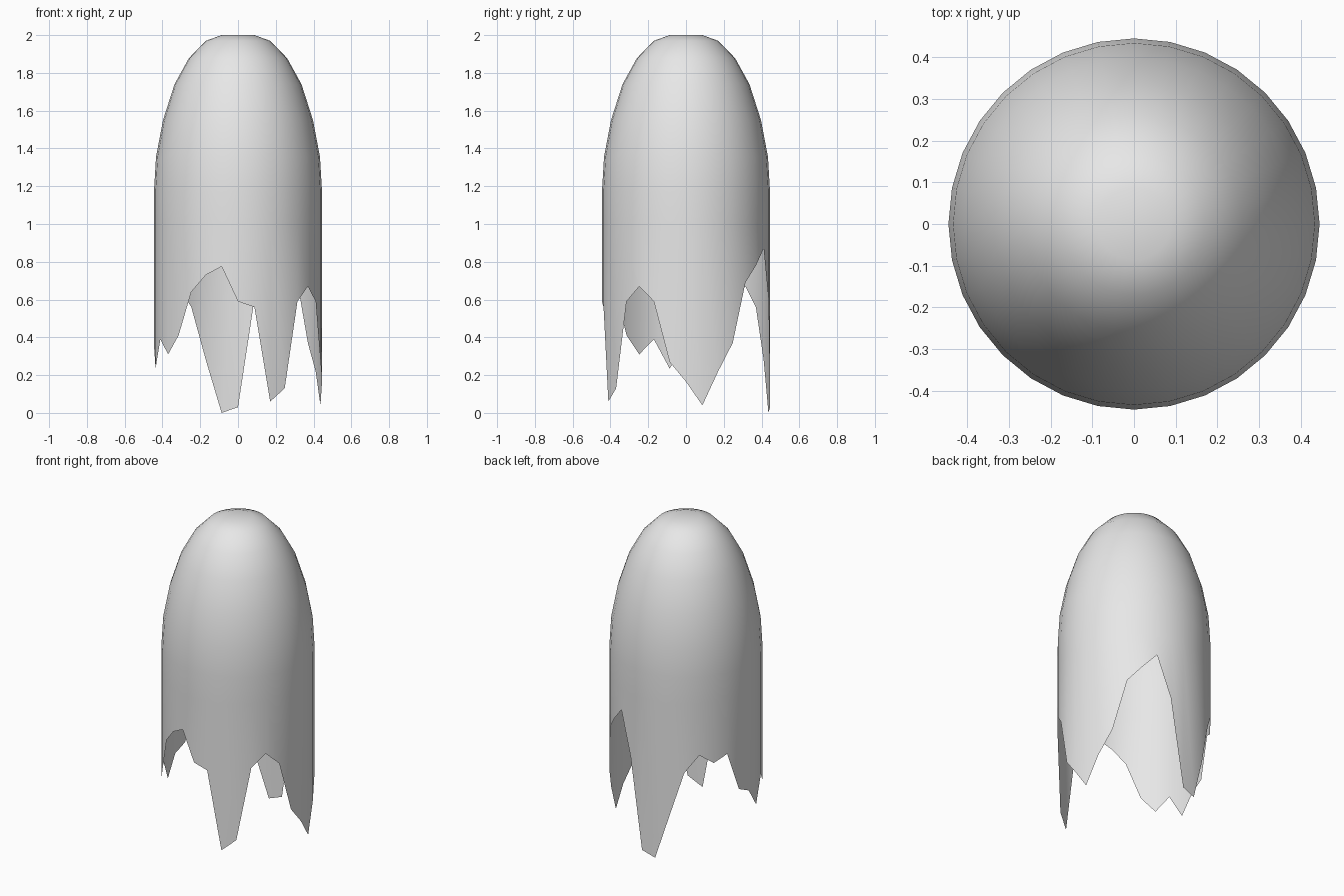
import bpy, bmesh, math

cube = bpy.data.objects.get("Cube")
if cube:
    bpy.data.objects.remove(cube, do_unlink=True)

SEGMENTS = 32

# Dome profile from crown to straight wall: (radius, height)
PROFILE = [(0.087, 2.0), (0.17, 1.97), (0.26, 1.878), (0.336, 1.74),
           (0.397, 1.55), (0.434, 1.355), (0.445, 1.17), (0.445, 1.0)]

# Height of the ragged hem at each step, counter-clockwise from +x
HEM = [0.165, 0.04, 0.22, 0.37, 0.69, 0.78, 0.87, 0.6,
       0.03, 0.0, 0.28, 0.56, 0.67, 0.61, 0.65, 0.4,
       0.36, 0.235, 0.39, 0.31, 0.41, 0.64, 0.73, 0.775,
       0.59, 0.56, 0.06, 0.13, 0.59, 0.67, 0.59, 0.27]


def ring(bm, radius, heights):
    """Circle of vertices, each at its own height."""
    step = math.tau / SEGMENTS
    return [bm.verts.new((radius * math.cos(i * step), radius * math.sin(i * step), z))
            for i, z in enumerate(heights)]


def bridge(bm, upper, lower):
    """Quads between two rings, facing outwards."""
    for i in range(SEGMENTS):
        j = (i + 1) % SEGMENTS
        bm.faces.new((upper[i], lower[i], lower[j], upper[j]))


# Open shell: crown cap, dome, wall and torn hem
bm = bmesh.new()
rings = [ring(bm, r, [z] * SEGMENTS) for r, z in PROFILE]
rings.append(ring(bm, PROFILE[-1][0], HEM))
bm.faces.new(rings[0])
for upper, lower in zip(rings, rings[1:]):
    bridge(bm, upper, lower)

mesh = bpy.data.meshes.new("ragged_shroud")
bm.to_mesh(mesh)
bm.free()
mesh.shade_smooth()

# Pale cloth colour
cloth = bpy.data.materials.new("pale_grey_cloth")
cloth.use_nodes = True
colour = (0.8, 0.8, 0.8, 1.0)
cloth.diffuse_color = colour
cloth.node_tree.nodes["Principled BSDF"].inputs["Base Color"].default_value = colour
mesh.materials.append(cloth)

shroud = bpy.data.objects.new("ragged_shroud", mesh)
bpy.context.collection.objects.link(shroud)
